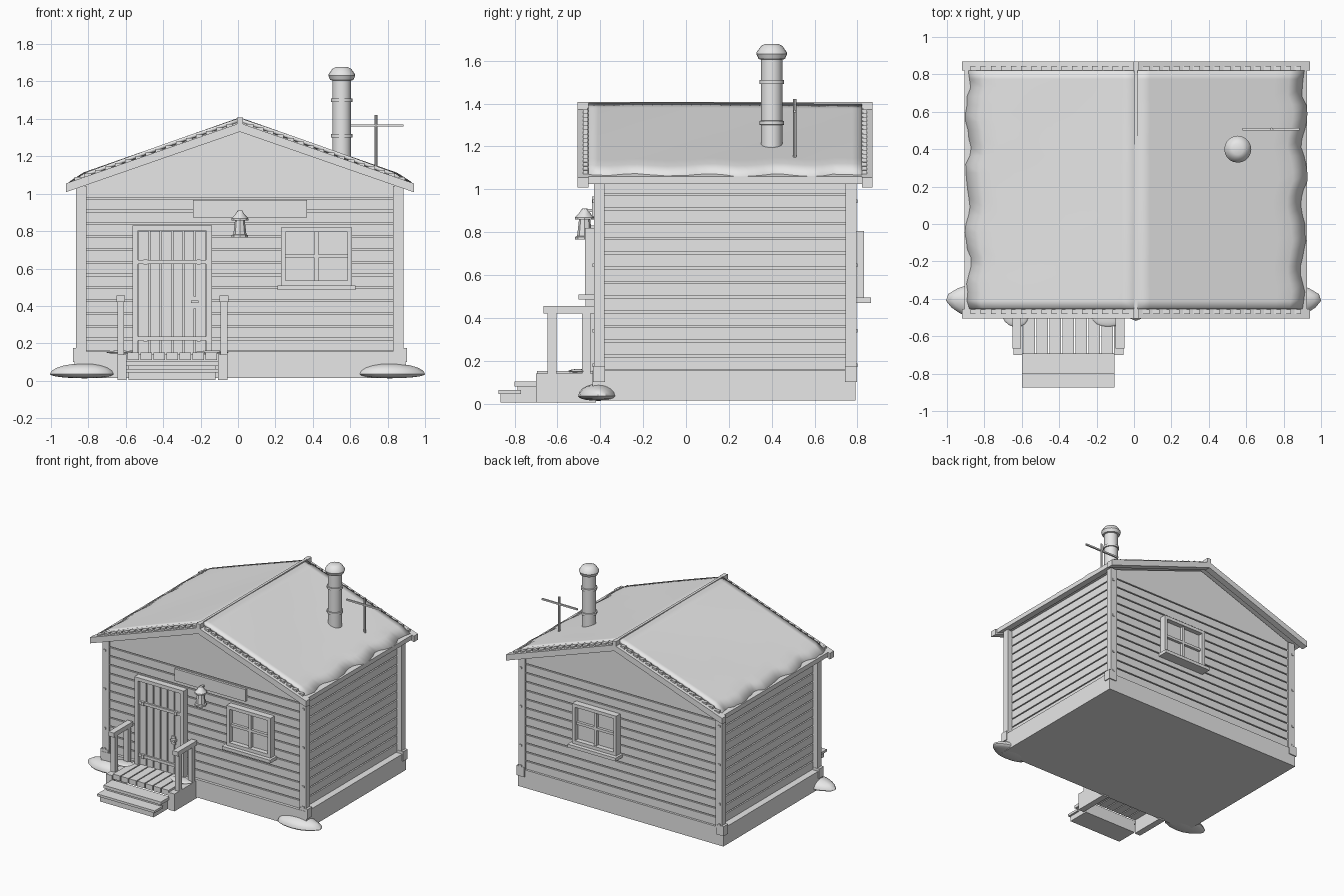
import bpy, bmesh, math, random
from mathutils import Vector

random.seed(4)
cube = bpy.data.objects.get("Cube")
if cube:
    bpy.data.objects.remove(cube, do_unlink=True)

grey = bpy.data.materials.new("plain grey")
grey.use_nodes = True
tone = (0.8, 0.8, 0.8, 1)
grey.diffuse_color = tone
grey.node_tree.nodes["Principled BSDF"].inputs["Base Color"].default_value = tone

MID = 0.01                      # house centre line
FRONT, BACK = -0.42, 0.78       # wall faces


def finish(name, bm, smooth=False):
    bmesh.ops.recalc_face_normals(bm, faces=bm.faces)
    mesh = bpy.data.meshes.new(name)
    bm.to_mesh(mesh)
    bm.free()
    mesh.materials.append(grey)
    if smooth:
        mesh.shade_smooth()
        mesh.set_sharp_from_angle(angle=math.radians(35))
    obj = bpy.data.objects.new(name, mesh)
    bpy.context.collection.objects.link(obj)
    return obj


def add_box(bm, xs, ys, zs):
    made = bmesh.ops.create_cube(bm, size=1)["verts"]
    for v in made:
        v.co = Vector([(lo + hi) / 2 + c * (hi - lo) for c, (lo, hi) in zip(v.co, (xs, ys, zs))])


def boxes(name, *items):
    bm = bmesh.new()
    for xs, ys, zs in items:
        add_box(bm, xs, ys, zs)
    return finish(name, bm)


def prism(name, outline, ys):
    """Extrude an x-z outline along y."""
    bm = bmesh.new()
    face = bm.faces.new([bm.verts.new((x, ys[0], z)) for x, z in outline])
    out = bmesh.ops.extrude_face_region(bm, geom=[face])["geom"]
    bmesh.ops.translate(bm, vec=(0, ys[1] - ys[0], 0), verts=[g for g in out if isinstance(g, bmesh.types.BMVert)])
    return finish(name, bm)


def chevron(name, half, eave, apex, thick, ys):
    top = [(MID - half, eave), (MID, apex), (MID + half, eave)]
    low = [(x, z - thick) for x, z in reversed(top)]
    return prism(name, top + low, ys)


def lathe(name, profile, centre, sides=16):
    bm = bmesh.new()
    rings = []
    for r, z in profile:
        rings.append([bm.verts.new((centre[0] + r * math.cos(a), centre[1] + r * math.sin(a), z))
                      for a in [math.tau * i / sides for i in range(sides)]])
    for lower, upper in zip(rings, rings[1:]):
        for i in range(sides):
            j = (i + 1) % sides
            bm.faces.new((lower[i], lower[j], upper[j], upper[i]))
    bm.faces.new(rings[0])
    bm.faces.new(rings[-1])
    return finish(name, bm, smooth=True)


def mound(name, centre, size, sink):
    """Flattened irregular snow heap, shallower below its rim."""
    bm = bmesh.new()
    bmesh.ops.create_uvsphere(bm, u_segments=16, v_segments=10, radius=1)
    for v in bm.verts:
        wobble = 1 + 0.08 * math.sin(3 * math.atan2(v.co.y, v.co.x) + centre[0])
        v.co.x *= size[0] * wobble
        v.co.y *= size[1]
        v.co.z *= size[2] if v.co.z > 0 else sink
        v.co += Vector(centre)
    return finish(name, bm, smooth=True)


# Foundation and walls
boxes("foundation", ((MID - 0.885, MID + 0.885), (FRONT - 0.015, BACK + 0.01), (0.015, 0.155)))
boxes("wall_core", ((MID - 0.825, MID + 0.825), (FRONT + 0.012, BACK - 0.012), (0.1, 1.035)))
count = 13
pitch = (1.04 - 0.15) / count
boards = []
for i in range(count):
    base = 0.15 + i * pitch
    boards.append(((MID - 0.838, MID + 0.838), (FRONT, BACK), (base + 0.009, base + pitch)))
boxes("wall_boards", *boards)

# Corner posts with foot blocks and bolts
posts, feet, bolts = [], [], []
for sx in (-1, 1):
    xs = sorted((MID + sx * 0.84, MID + sx * 0.875))
    wide = sorted((MID + sx * 0.825, MID + sx * 0.893))
    for y, sy in ((FRONT + 0.015, -1), (BACK - 0.01, 1)):
        posts.append((sorted((MID + sx * 0.82, xs[0] if sx < 0 else xs[1])), (y - 0.025, y + 0.025), (0.15, 1.04)))
        feet.append((wide, (y - 0.028, y + 0.028), (0.1, 0.175)))
        face_y = y + sy * 0.025
        for z in (0.18, 0.34, 0.645, 0.945):
            x = MID + sx * 0.855
            bolts.append(((x - 0.008, x + 0.008), (face_y - 0.006, face_y + 0.006), (z - 0.008, z + 0.008)))
boxes("corner_posts", *posts)
boxes("post_feet", *feet)
boxes("post_bolts", *bolts)

# Gable block, roof deck and barge boards
prism("gables", [(MID - 0.86, 1.035), (MID + 0.86, 1.035), (MID, 1.34)], (FRONT, BACK))
chevron("roof_deck", 0.915, 1.06, 1.385, 0.035, (-0.46, 0.825))
for name, ys in (("front_barge_boards", (-0.505, -0.455)), ("back_barge_boards", (0.82, 0.87))):
    chevron(name, 0.93, 1.055, 1.378, 0.047, ys)
    boxes(name + "_peak", ((MID - 0.016, MID + 0.016), ys, (1.35, 1.408)))

# Row of small pegs along the barge boards
pegs = []
for side in (-1, 1):
    for i in range(16):
        t = (i + 1) / 17
        x, z = MID + side * 0.92 * t, 1.378 - 0.323 * t
        for y in (-0.468, 0.833):
            pegs.append(((x - 0.018, x + 0.018), (y - 0.012, y + 0.012), (z - 0.012, z + 0.014)))
boxes("roof_pegs", *pegs)

# Snow sheets with ragged edges
for name, side in (("left_snow_sheet", 1), ("right_snow_sheet", -1)):
    bm = bmesh.new()
    bmesh.ops.create_grid(bm, x_segments=12, y_segments=28, size=0.5)
    edge = {}
    for v in bm.verts:
        t, s = v.co.x + 0.5, v.co.y + 0.5
        key = round(s * 28)
        if key not in edge:
            edge[key] = 0.9 + 0.012 * math.sin(key * 0.9) + random.uniform(-0.008, 0.008)
        reach = t * edge[key]
        droop = 0.022 * max(0, t - 0.93) / 0.07
        v.co = (MID + side * reach, -0.455 + 1.275 * s,
                1.405 - 0.352 * reach - droop + 0.003 * math.sin(5 * s + 4 * t))
    sheet = finish(name, bm, smooth=True)
    if sheet.data.polygons[0].normal.z < 0:
        sheet.data.flip_normals()
    thick = sheet.modifiers.new("thickness", "SOLIDIFY")
    thick.thickness = 0.02
    thick.offset = -1
boxes("ridge_cap", ((MID - 0.01, MID + 0.01), (-0.46, 0.825), (1.38, 1.408)))

# Stove pipe with bands and a cap
R = 0.05
pipe = [(R, 1.17)]
for z in (1.31, 1.5):
    pipe += [(R, z - 0.01), (R + 0.008, z - 0.009), (R + 0.008, z + 0.009), (R, z + 0.01)]
pipe += [(R, 1.61)]
lathe("stove_pipe", pipe, (0.555, 0.4), 20)
lathe("pipe_cap", [(R, 1.605), (0.062, 1.608), (0.072, 1.632), (0.07, 1.64), (0.05, 1.668), (0.03, 1.678)],
      (0.555, 0.4), 20)

# Aerial
lathe("aerial_mast", [(0.008, 1.03), (0.008, 1.42)], (0.737, 0.507), 8)
boxes("aerial_bar", ((0.58, 0.885), (0.501, 0.513), (1.358, 1.37)))

# Door with frame, planks, straps and handle
DL, DR = -0.535, -0.17
boxes("door_frame",
      ((DL - 0.03, DL), (-0.468, FRONT), (0.14, 0.83)),
      ((DR, DR + 0.03), (-0.468, FRONT), (0.14, 0.83)),
      ((DL, DR), (-0.468, FRONT), (0.803, 0.83)))
boxes("door_backing", ((DL, DR), (FRONT - 0.015, FRONT), (0.14, 0.803)))
step = (DR - DL) / 6
boxes("door_planks", *[((DL + i * step + 0.004, DL + (i + 1) * step - 0.004), (-0.45, FRONT), (0.14, 0.8))
                       for i in range(6)])
boxes("door_straps", *[((DL, DR), (-0.462, FRONT), (z - 0.011, z + 0.011)) for z in (0.225, 0.635)])
boxes("door_strap_bolts", *[((x - 0.01, x + 0.01), (-0.47, FRONT), (z - 0.014, z + 0.014))
                            for x in (DL + 0.04, DR - 0.04) for z in (0.225, 0.635)])
boxes("door_handle",
      ((-0.25, -0.22), (-0.458, FRONT), (0.385, 0.45)),
      ((-0.25, -0.21), (-0.48, FRONT), (0.415, 0.43)))


# Windows
def window(name, cx, wall, out, base):
    def depth(d):
        return sorted((wall, wall + out * d))
    w, h, b = 0.19, 0.31, 0.025
    boxes(name + "_glass", ((cx - w, cx + w), depth(0.012), (base, base + h)))
    boxes(name + "_frame",
          ((cx - w, cx - w + b), depth(0.05), (base, base + h)),
          ((cx + w - b, cx + w), depth(0.05), (base, base + h)),
          ((cx - w + b, cx + w - b), depth(0.05), (base + h - b, base + h)),
          ((cx - w + b, cx + w - b), depth(0.05), (base, base + b)))
    mid = base + h / 2
    boxes(name + "_bars",
          ((cx - 0.01, cx + 0.01), depth(0.035), (base, base + h)),
          ((cx - w, cx + w), depth(0.033), (mid - 0.01, mid + 0.01)))
    boxes(name + "_sill", ((cx - w - 0.018, cx + w + 0.018), depth(0.082), (base - 0.025, base)))


window("front_window", 0.42, FRONT, -1, 0.51)
window("back_window", 0.21, BACK, 1, 0.495)

# Blank sign board and lantern
boxes("sign_board", ((-0.24, 0.37), (FRONT - 0.018, FRONT), (0.873, 0.967)))
lathe("lantern_body", [(0.044, 0.765), (0.044, 0.778), (0.035, 0.782), (0.026, 0.86)], (MID, -0.473), 8)
lathe("lantern_cap", [(0.045, 0.858), (0.045, 0.868), (0.025, 0.89), (0.012, 0.91)], (MID, -0.473), 8)
boxes("lantern_bracket", ((MID - 0.008, MID + 0.008), (-0.473, FRONT), (0.895, 0.908)))

# Porch deck, side beams and steps
PL, PR = -0.645, -0.057
boxes("porch_beams", *[((x, x + 0.05), (-0.7, FRONT), (0.005, 0.14)) for x in (PL, PR - 0.05)])
wide = (PR - PL - 0.1) / 7
boxes("porch_planks", *[((PL + 0.05 + i * wide + 0.004, PL + 0.05 + (i + 1) * wide - 0.004),
                         (-0.695, FRONT), (0.112, 0.152)) for i in range(7)])
span, inner = (-0.6, -0.105), (-0.585, -0.12)
boxes("step_treads", (span, (-0.8, -0.69), (0.08, 0.103)), (span, (-0.875, -0.77), (0.045, 0.063)))
boxes("step_risers", (inner, (-0.785, -0.69), (0.005, 0.08)), (inner, (-0.865, -0.78), (0.005, 0.045)))

# Porch railings
for name, x in (("right_railing", PL + 0.018), ("left_railing", PR - 0.018)):
    parts = [((x - 0.018, x + 0.018), (y - 0.02, y + 0.02), (0.13, 0.425)) for y in (-0.625, -0.465)]
    parts.append(((x - 0.023, x + 0.023), (-0.665, FRONT - 0.01), (0.42, 0.455)))
    boxes(name, *parts)

# Snow heaps
mound("right_corner_snow", (-0.82, -0.41, 0.035), (0.175, 0.093, 0.058), 0.022)
mound("left_corner_snow", (0.81, -0.41, 0.035), (0.18, 0.093, 0.058), 0.022)
mound("right_porch_snow", (-0.63, -0.5, 0.15), (0.07, 0.05, 0.012), 0.005)
mound("left_porch_snow", (-0.14, -0.5, 0.15), (0.09, 0.05, 0.012), 0.005)
